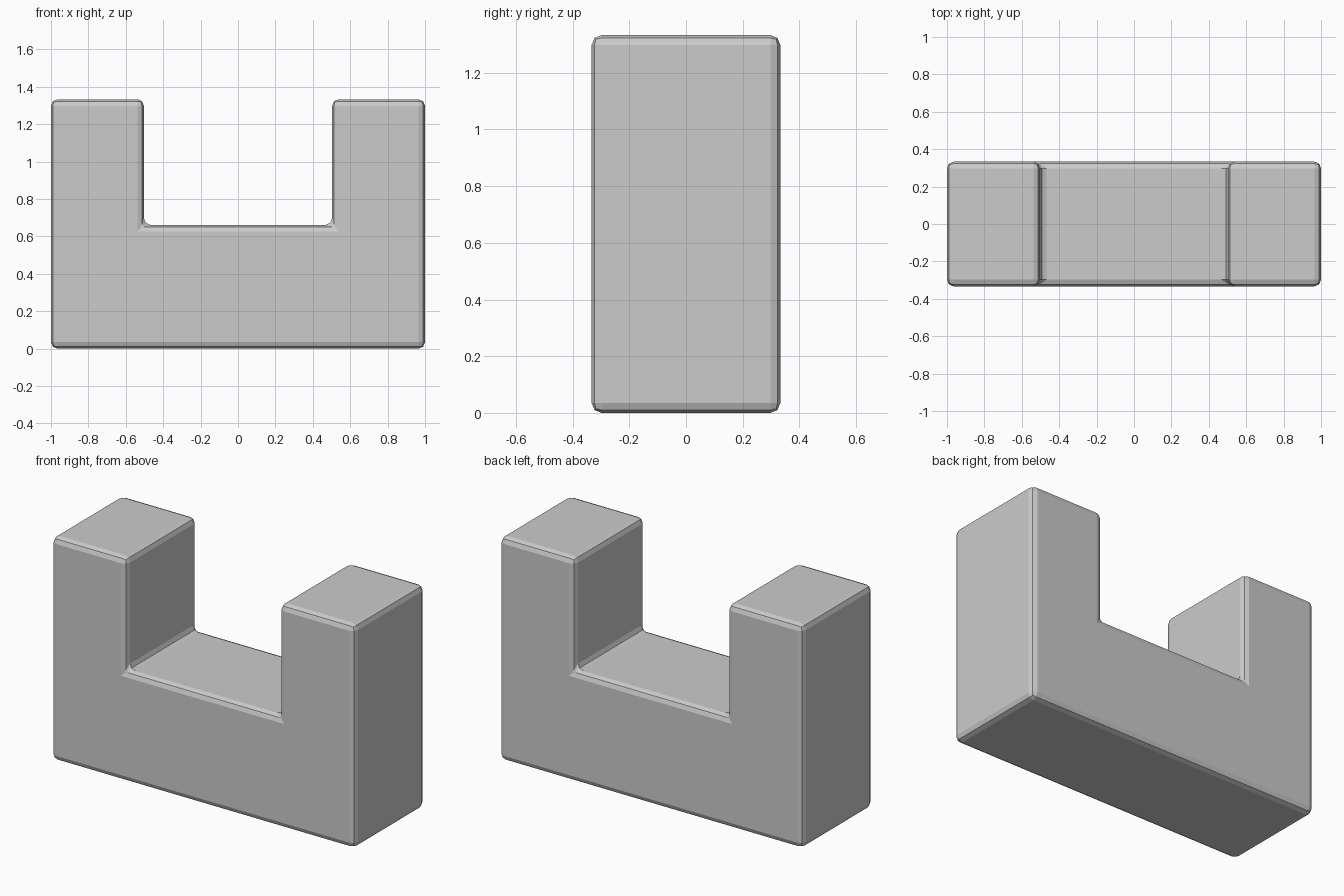
import bpy, bmesh

if "Cube" in bpy.data.objects:
    bpy.data.objects.remove(bpy.data.objects["Cube"])

HALF_W, HALF_D, HEIGHT = 1.0, 0.333, 1.333
NOTCH_X, NOTCH_Z = 0.503, 0.662

# U-shaped front profile, mirrored about x = 0
right = [(HALF_W, 0), (HALF_W, HEIGHT), (NOTCH_X, HEIGHT), (NOTCH_X, NOTCH_Z)]
profile = right + [(-x, z) for x, z in reversed(right)]

# Extrude the profile through the depth
bm = bmesh.new()
face = bm.faces.new([bm.verts.new((x, -HALF_D, z)) for x, z in profile])
extruded = bmesh.ops.extrude_face_region(bm, geom=[face])["geom"]
bmesh.ops.translate(bm, vec=(0, 2 * HALF_D, 0),
                    verts=[g for g in extruded if isinstance(g, bmesh.types.BMVert)])
bmesh.ops.recalc_face_normals(bm, faces=bm.faces)
mesh = bpy.data.meshes.new("u_block")
bm.to_mesh(mesh)
bm.free()

block = bpy.data.objects.new("u_block", mesh)
bpy.context.collection.objects.link(block)

# Small eased edges, including the inner notch corners
bevel = block.modifiers.new("eased_edges", "BEVEL")
bevel.width = 0.035
bevel.segments = 2
bevel.limit_method = "ANGLE"
